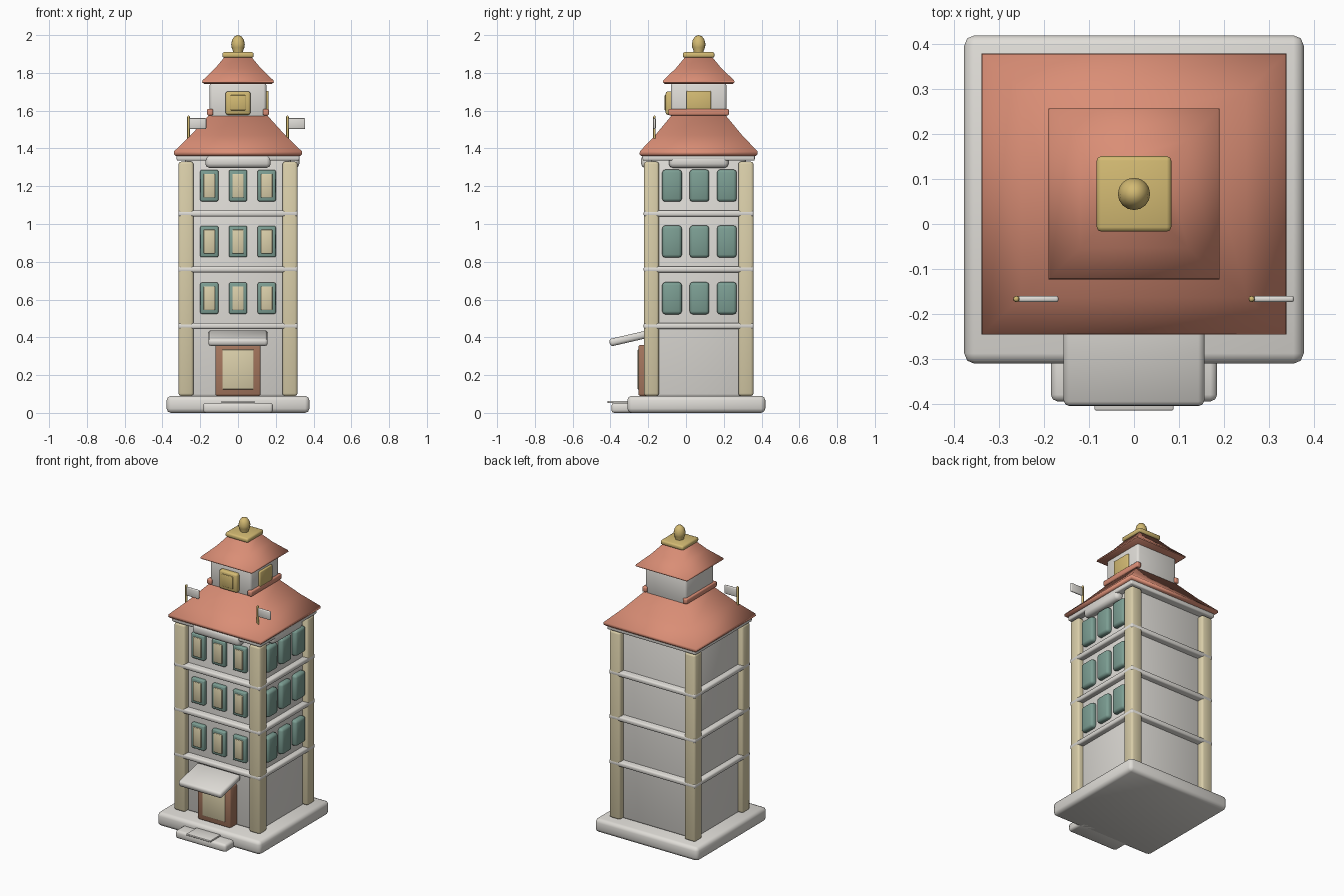
import bpy, bmesh, math
from mathutils import Matrix

if "Cube" in bpy.data.objects:
    bpy.data.objects.remove(bpy.data.objects["Cube"], do_unlink=True)


def material(name, rgb):
    m = bpy.data.materials.new(name)
    m.use_nodes = True
    m.diffuse_color = (*rgb, 1)
    for n in m.node_tree.nodes:
        if n.type == 'BSDF_PRINCIPLED':
            n.inputs["Base Color"].default_value = (*rgb, 1)
    return m


white = material("warm_white", (0.74, 0.72, 0.68))
cream = material("cream", (0.70, 0.62, 0.40))
coral = material("coral_tile", (0.70, 0.27, 0.18))
gold = material("gold", (0.65, 0.49, 0.17))
teal = material("teal", (0.20, 0.34, 0.29))
brown = material("brown_wood", (0.37, 0.18, 0.11))

CY = 0.067          # depth centre of the tower
WALL_X = 0.28       # half width of the walls
WALL_Y = 0.25       # half depth of the walls
FRONT = CY - WALL_Y


def finish(bm, name, mat):
    bmesh.ops.recalc_face_normals(bm, faces=bm.faces[:])
    mesh = bpy.data.meshes.new(name)
    bm.to_mesh(mesh)
    bm.free()
    mesh.materials.append(mat)
    ob = bpy.data.objects.new(name, mesh)
    bpy.context.collection.objects.link(ob)
    bpy.ops.object.select_all(action='DESELECT')
    ob.select_set(True)
    bpy.context.view_layer.objects.active = ob
    bpy.ops.object.shade_smooth_by_angle(angle=math.radians(62))
    return ob


def box(name, x, y, z, mat, bevel=0.01, segments=2, tilt=0):
    """Bevelled box from (min, max) pairs, optionally tilted about x."""
    spans = (x, y, z)
    bm = bmesh.new()
    bmesh.ops.create_cube(bm, size=1)
    bmesh.ops.scale(bm, vec=[b - a for a, b in spans], verts=bm.verts)
    if bevel:
        bmesh.ops.bevel(bm, geom=bm.edges[:], offset=bevel, segments=segments,
                        profile=0.5, affect='EDGES', clamp_overlap=True)
    if tilt:
        bmesh.ops.rotate(bm, matrix=Matrix.Rotation(tilt, 3, 'X'), verts=bm.verts)
    bmesh.ops.translate(bm, vec=[(a + b) / 2 for a, b in spans], verts=bm.verts)
    return finish(bm, name, mat)


def around(c, half):
    return (c - half, c + half)


def hipped_roof(name, rings, mat):
    """Loft of rectangles given as (half width, half depth, height)."""
    bm = bmesh.new()
    loops = [[bm.verts.new((sx * hx, CY + sy * hy, z))
              for sx, sy in ((-1, -1), (1, -1), (1, 1), (-1, 1))]
             for hx, hy, z in rings]
    for low, high in zip(loops, loops[1:]):
        for i in range(4):
            j = (i + 1) % 4
            bm.faces.new((low[i], low[j], high[j], high[i]))
    bm.faces.new(loops[0][::-1])
    bm.faces.new(loops[-1])
    return finish(bm, name, mat)


def lathe(name, x, y, profile, mat, sides=16):
    bm = bmesh.new()
    verts = [bm.verts.new((r, 0, z)) for r, z in profile]
    edges = [bm.edges.new(p) for p in zip(verts, verts[1:])]
    bmesh.ops.spin(bm, geom=verts + edges, axis=(0, 0, 1), cent=(0, 0, 0),
                   angle=math.tau, steps=sides)
    bmesh.ops.remove_doubles(bm, verts=bm.verts[:], dist=0.0002)
    bmesh.ops.translate(bm, vec=(x, y, 0), verts=bm.verts)
    return finish(bm, name, mat)


# Plinth, entrance step and mat
box("plinth", around(0, 0.378), (-0.311, 0.42), (0, 0.09), white, 0.023)
box("entrance_step", around(0, 0.185), (-0.395, -0.25), (0, 0.053), white, 0.015)
box("entrance_mat", around(0, 0.088), (-0.415, -0.3), (0.052, 0.064), white, 0.003)

# Walls, storey bands and cornice
box("walls", around(0, WALL_X), around(CY, WALL_Y), (0.08, 1.36), white, 0.02)
for i, z in enumerate((0.46, 0.76, 1.055)):
    box(f"storey_band_{i + 1}", around(0, 0.316), around(CY, 0.291),
        around(z, 0.016), white, 0.01)
box("cornice", around(0, 0.325), around(CY, 0.297), (1.335, 1.368), white, 0.008)

# Corner columns
for sx, side in ((-1, "right"), (1, "left")):
    for sy, end in ((-1, "front"), (1, "back")):
        box(f"{end}_{side}_column", around(sx * 0.275, 0.04),
            around(CY + sy * 0.25, 0.04), (0.09, 1.33), cream, 0.013)

# Windows on the front and the left side
for r, z in enumerate((0.607, 0.907, 1.203)):
    for c in (-1, 0, 1):
        tag = f"{r + 1}_{c + 2}"
        x = c * 0.152
        box(f"front_window_frame_{tag}", around(x, 0.048), (FRONT - 0.024, FRONT + 0.02),
            around(z, 0.083), teal, 0.008)
        box(f"front_window_pane_{tag}", around(x, 0.03), (FRONT - 0.033, FRONT),
            around(z, 0.063), cream, 0.004)
        box(f"side_window_{tag}", (WALL_X - 0.02, WALL_X + 0.032),
            around(CY + 0.004 + c * 0.145, 0.052), around(z, 0.085), teal, 0.016)

# Rounded plaques under the eaves
box("front_plaque", around(0, 0.173), (FRONT - 0.055, FRONT + 0.02), (1.297, 1.365), white, 0.022)
box("side_plaque", (WALL_X - 0.02, WALL_X + 0.045), around(CY, 0.158), (1.297, 1.365), white, 0.022)

# Door and canopy
box("door_frame", around(0, 0.12), (-0.252, FRONT + 0.02), (0.09, 0.36), brown, 0.01)
box("door_pane", around(0, 0.083), (-0.257, -0.23), (0.125, 0.335), cream, 0.004)
box("door_canopy", around(0, 0.157), (-0.407, -0.19), around(0.395, 0.02), white,
    0.014, tilt=math.radians(13))

# Main roof
hipped_roof("main_roof", ((0.33, 0.303, 1.36), (0.34, 0.313, 1.37), (0.338, 0.311, 1.385),
                          (0.25, 0.23, 1.47), (0.155, 0.143, 1.575)), coral)

# Lantern with roof flashing and windows
box("lantern", around(0, 0.15), around(CY, 0.147), (1.558, 1.75), white, 0.015)
for sx, side in ((-1, "right"), (1, "left")):
    box(f"{side}_flashing", around(sx * 0.148, 0.016), around(CY, 0.16),
        (1.575, 1.61), coral, 0.007)
box("lantern_front_frame", around(0, 0.066), (-0.108, -0.06), (1.578, 1.702), gold, 0.012)
box("lantern_front_pane", around(0, 0.04), (-0.114, -0.09), (1.602, 1.682), gold, 0.004)
box("lantern_side_window", (0.13, 0.162), around(CY, 0.065), (1.588, 1.705), gold, 0.006)

# Upper roof, cap and finial
hipped_roof("upper_roof", ((0.18, 0.18, 1.742), (0.19, 0.19, 1.75), (0.188, 0.188, 1.76),
                           (0.12, 0.12, 1.825), (0.068, 0.068, 1.888)), coral)
box("roof_cap", around(0, 0.083), around(CY, 0.084), (1.88, 1.91), gold, 0.01)
lathe("finial", 0, CY, ((0, 1.9), (0.026, 1.9), (0.026, 1.915), (0.034, 1.935), (0.036, 1.952),
                        (0.031, 1.975), (0.018, 1.994), (0, 2.0)), gold)

# Flagpoles and flags
for x, side in ((-0.262, "right"), (0.262, "left")):
    lathe(f"{side}_flagpole", x, -0.167, ((0, 1.41), (0.007, 1.41), (0.007, 1.565),
                                          (0.006, 1.572), (0, 1.575)), gold, 10)
    box(f"{side}_flag", (x + 0.004, x + 0.094), around(-0.167, 0.007),
        (1.503, 1.56), white, 0.005)
